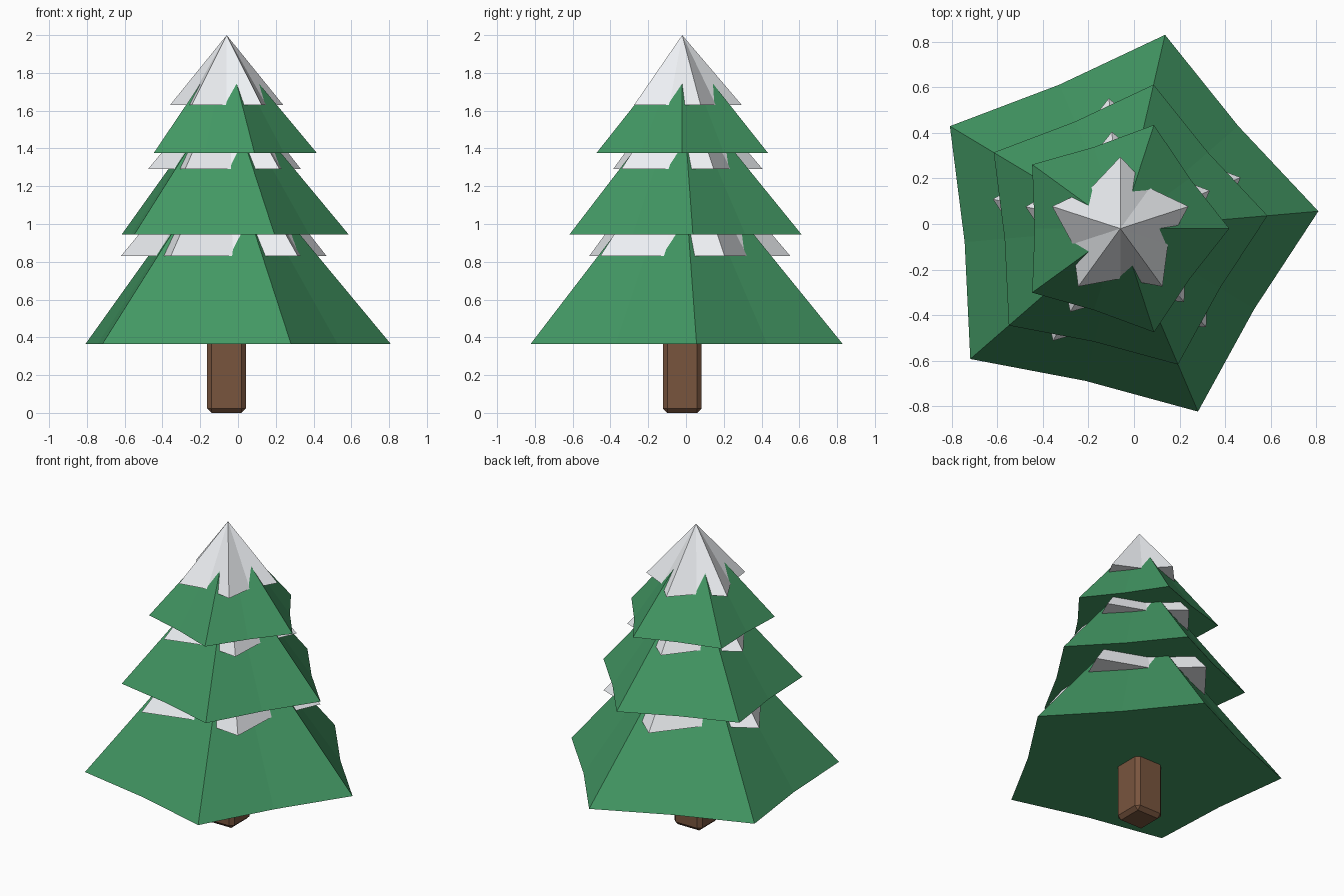
import bpy, bmesh, math

if "Cube" in bpy.data.objects:
    bpy.data.objects.remove(bpy.data.objects["Cube"])

CX, CY = -0.06, -0.02  # tree axis


def material(name, rgb):
    m = bpy.data.materials.new(name)
    m.diffuse_color = (*rgb, 1)
    m.use_nodes = True
    m.node_tree.nodes["Principled BSDF"].inputs["Base Color"].default_value = m.diffuse_color
    return m


GREEN = material("needles", (0.055, 0.31, 0.125))
WHITE = material("snow", (0.85, 0.87, 0.9))
BROWN = material("bark", (0.19, 0.09, 0.048))


def finish(name, bm, mat):
    bmesh.ops.recalc_face_normals(bm, faces=bm.faces)
    me = bpy.data.meshes.new(name)
    bm.to_mesh(me)
    bm.free()
    me.materials.append(mat)
    ob = bpy.data.objects.new(name, me)
    ob.location = (CX, CY, 0)
    bpy.context.collection.objects.link(ob)
    return ob


def star_cone(name, z0, z1, r_tip, r_valley, angle, mat):
    """Closed five-pointed pyramid with its first point at the given angle."""
    bm = bmesh.new()
    ring = []
    for i in range(10):
        a = math.radians(angle + 36 * i)
        r = r_valley if i % 2 else r_tip
        ring.append(bm.verts.new((r * math.cos(a), r * math.sin(a), z0)))
    apex = bm.verts.new((0, 0, z1))
    base = bm.verts.new((0, 0, z0))
    for i in range(10):
        p, q = ring[i], ring[(i + 1) % 10]
        bm.faces.new((p, q, apex))
        bm.faces.new((q, p, base))
    return finish(name, bm, mat)


# Three tiers of branches, each with its snow cap in the same proportions
for label, z, r, ang in (("lower", 0.365, 0.872, 5),
                         ("middle", 0.945, 0.648, 5),
                         ("upper", 1.375, 0.478, 0)):
    star_cone(label + "_branches", z, z + 1.2 * r, r, 0.786 * r, ang, GREEN)
    star_cone(label + "_snow", z + 0.535 * r, z + 1.307 * r,
              0.658 * r, 0.46 * r, ang + 18, WHITE)

# Square trunk with bevelled edges
bm = bmesh.new()
bmesh.ops.create_cube(bm, size=1)
for v in bm.verts:
    v.co.x *= 0.206
    v.co.y *= 0.206
    v.co.z = (v.co.z + 0.5) * 0.5
bmesh.ops.bevel(bm, geom=bm.edges[:], offset=0.024, segments=1,
                affect='EDGES', profile=0.5)
finish("trunk", bm, BROWN)
